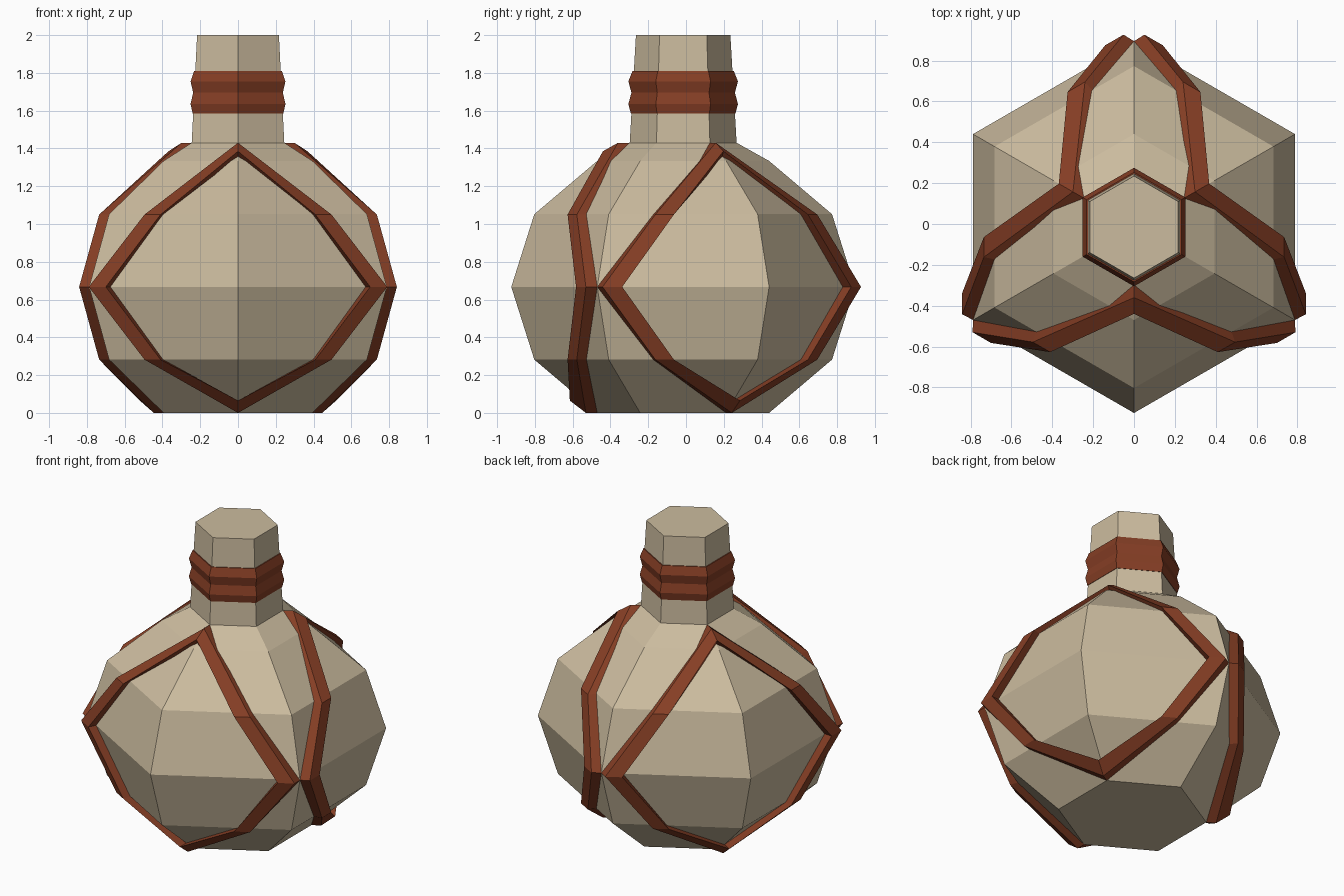
import bpy, bmesh, math

if "Cube" in bpy.data.objects:
    bpy.data.objects.remove(bpy.data.objects["Cube"])

CY = -0.015   # axis of the flask in y


def material(name, rgb):
    m = bpy.data.materials.new(name)
    m.diffuse_color = (*rgb, 1.0)
    m.use_nodes = True
    m.node_tree.nodes["Principled BSDF"].inputs["Base Color"].default_value = m.diffuse_color
    return m


CLAY = material("pale clay", (0.60, 0.50, 0.345))
LEATHER = material("red brown leather", (0.235, 0.048, 0.018))


def skin(name, sections, mat, loop_sections=False, caps=False):
    """Join equal closed sections of points with quads."""
    bm = bmesh.new()
    rows = [[bm.verts.new(p) for p in s] for s in sections]
    n = len(rows[0])
    pairs = list(zip(rows, rows[1:]))
    if loop_sections:
        pairs.append((rows[-1], rows[0]))
    for a, b in pairs:
        for i in range(n):
            j = (i + 1) % n
            bm.faces.new((a[i], a[j], b[j], b[i]))
    if caps:
        bm.faces.new(rows[0][::-1])
        bm.faces.new(rows[-1])
    bmesh.ops.recalc_face_normals(bm, faces=bm.faces[:])
    me = bpy.data.meshes.new(name)
    bm.to_mesh(me)
    bm.free()
    me.materials.append(mat)
    ob = bpy.data.objects.new(name, me)
    ob.location.y = CY
    bpy.context.collection.objects.link(ob)
    return ob


def hexagon(r, z):
    return [(r * math.sin(k * math.pi / 3), -r * math.cos(k * math.pi / 3), z)
            for k in range(6)]


# Six sided flask: faceted round belly with a slim neck
belly = [(0.91 * math.cos(math.radians(a)), 0.667 + 0.77 * math.sin(math.radians(a)))
         for a in (-60, -30, 0, 30, 60)]
belly[0] = (belly[0][0], 0.0)
flask = belly + [(0.283, 1.43), (0.25, 2.0)]
skin("flask", [hexagon(r, z) for r, z in flask], CLAY, caps=True)

# Double ridged wrap around the neck
wrap = [(0.265, 1.585), (0.277, 1.585), (0.29, 1.635), (0.274, 1.695),
        (0.29, 1.755), (0.268, 1.81), (0.255, 1.81)]
skin("neck_wrap", [hexagon(r, z) for r, z in wrap], LEATHER)

# Diamond straps: cross-sections (sideways, forward, up) down one half of the loop
# order in each: outer base, outer top, inner top, inner base
side = [(0.478, 0.512), (0.495, 0.563), (0.41, 0.612), (0.396, 0.555)]
half = [
    [(0, 0.285, 1.43), (0, 0.345, 1.43), (0, 0.425, 1.385), (0, 0.41, 1.35)],
    [(x, d, 1.05) for x, d in side],
    [(0.788, 0.455, 0.667), (0.79, 0.515, 0.667),
     (0.70, 0.567, 0.667), (0.675, 0.518, 0.667)],
    [(x, d, 0.282) for x, d in side],
    [(0, 0.455, 0.0), (0, 0.515, 0.0), (0, 0.60, 0.065), (0, 0.53, 0.065)],
]
mirrored = [[(-x, d, z) for x, d, z in s] for s in half[-2:0:-1]]
strap = [[(x, -d, z) for x, d, z in s] for s in half + mirrored]
for i, side_name in enumerate(("front", "right", "left")):
    ob = skin("strap_" + side_name, strap, LEATHER, loop_sections=True)
    ob.rotation_euler.z = i * 2 * math.pi / 3
